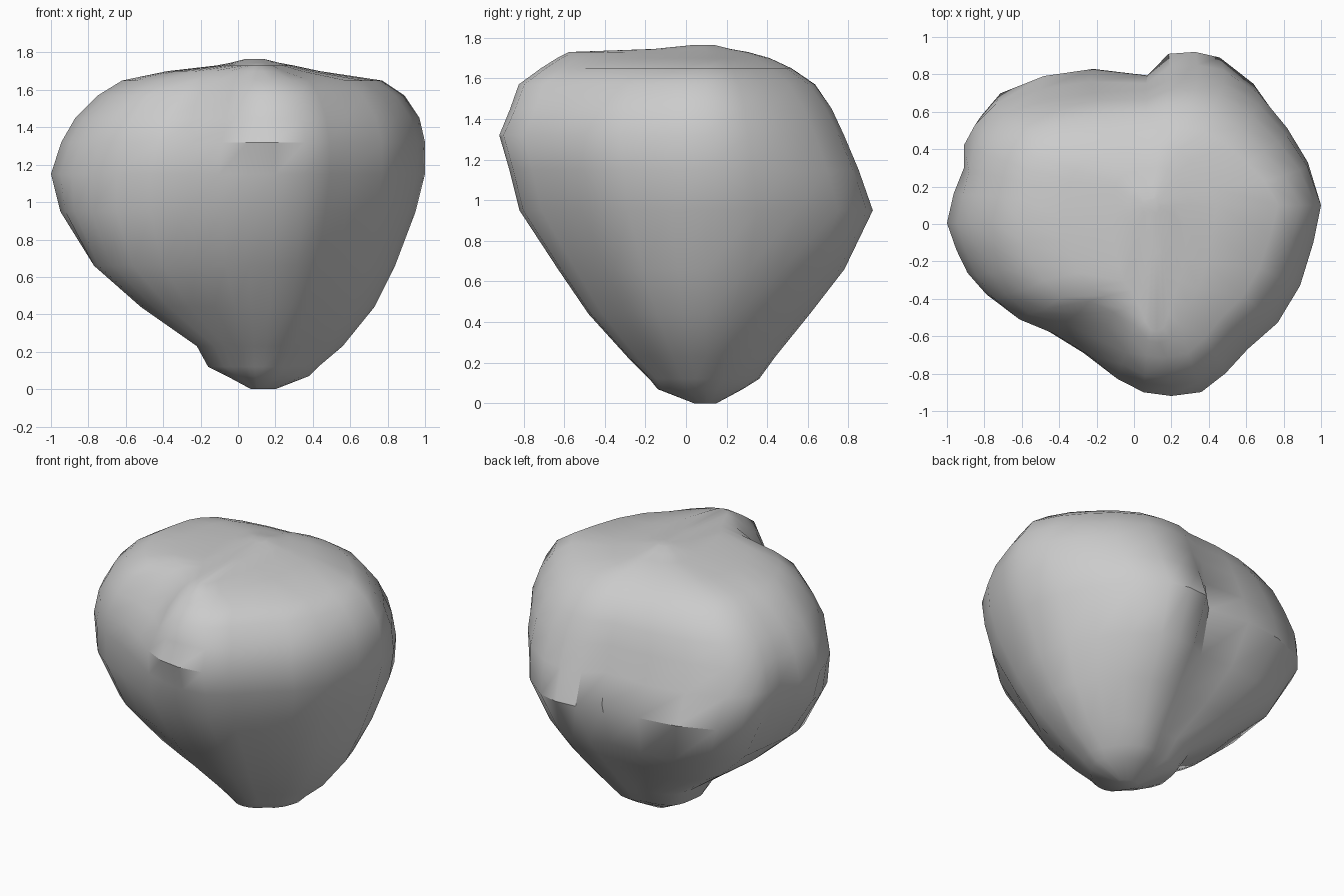
import bpy, bmesh, math

if "Cube" in bpy.data.objects:
    bpy.data.objects.remove(bpy.data.objects["Cube"])

# Widest plan outline of the boulder (x, y), counter-clockwise from the left tip
OUTLINE = [(-1, 0), (-.95, -.15), (-.89, -.28), (-.79, -.40), (-.65, -.51), (-.47, -.60),
           (-.27, -.73), (-.10, -.85), (.05, -.90), (.20, -.92), (.36, -.90), (.49, -.80),
           (.61, -.67), (.77, -.53), (.89, -.33), (.96, -.10), (1, .10), (.93, .35),
           (.82, .55), (.67, .75), (.48, .89), (.34, .92), (.19, .91), (.06, .85),
           (-.23, .83), (-.50, .78), (-.74, .69), (-.85, .57), (-.91, .45), (-.94, .32),
           (-.97, .17)]
# Outline points pushed in as notches around mid height: index -> (dx, dy)
NOTCHES = {23: (.01, -.06), 24: (0, -.01), 29: (.05, 0), 30: (.01, 0)}
# Valley between the left dome and the front ledge: index -> depth
VALLEY = {5: .09, 6: .14, 7: .09}

# Height, then left, right, front and back reach at that height
LEVELS = [(0, .07, .20, .04, .15), (.07, -.06, .38, -.14, .28), (.12, -.16, .43, -.18, .36),
          (.23, -.22, .56, -.29, .44), (.44, -.52, .73, -.48, .61), (.66, -.77, .84, -.63, .78),
          (.95, -.95, .95, -.82, .92), (1.15, -1, 1, -.87, .85), (1.32, -.945, 1, -.92, .78),
          (1.45, -.87, .97, -.87, .73), (1.57, -.75, .89, -.83, .65),
          (1.65, -.62, .77, -.72, .53), (1.70, -.38, .44, -.64, .42),
          (1.73, -.12, .30, -.58, .31), (1.745, -.04, .22, -.16, .22),
          (1.765, .04, .14, .04, .14)]
CX, CY = .1, .1


def stretch(v, centre, low, high, out_low, out_high):
    """Scale one coordinate so the outline reaches exactly low/high."""
    d = v - centre
    if d < 0:
        return centre + d * (low - centre) / (out_low - centre)
    return centre + d * (high - centre) / (out_high - centre)


def ramp(z, start, end):
    return min(1, max(0, (z - start) / (end - start)))


bm = bmesh.new()
rings = []
for z, left, right, front, back in LEVELS:
    ring = []
    notch = math.exp(-((z - 1.0) / .22) ** 2)
    for i, (x, y) in enumerate(OUTLINE):
        diagonal = abs(math.sin(2 * math.atan2(y - CY, x - CX)))
        nx, ny = NOTCHES.get(i, (0, 0))
        x, y = x + nx * notch, y + ny * notch
        px = stretch(x, CX, left, right, -1, 1)
        py = stretch(y, CY, front, back, -.92, .92)
        k = 1
        if px > CX:
            # right-hand shoulders slope away above the widest part
            k -= (.06 if py > CY else .035) * diagonal * ramp(z, 1.3, 1.55)
        else:
            # fuller lower flanks on the left
            k += (.04 if py > CY else .12) * diagonal * ramp(z, .15, .4) * ramp(z, 1.05, .8)
        k -= VALLEY.get(i, 0) * ramp(z, 1.25, 1.55) * ramp(z, 1.75, 1.66)
        px = min(right, max(left, CX + (px - CX) * k))
        py = min(back, max(front, CY + (py - CY) * k))
        ring.append(bm.verts.new((px, py, z)))
    rings.append(ring)

# Skin between the rings, then close both ends
n = len(OUTLINE)
for a, b in zip(rings, rings[1:]):
    for i in range(n):
        j = (i + 1) % n
        bm.faces.new((a[i], a[j], b[j], b[i]))
bm.faces.new(rings[0][::-1])
bm.faces.new(rings[-1])
bmesh.ops.recalc_face_normals(bm, faces=bm.faces)

mesh = bpy.data.meshes.new("boulder")
bm.to_mesh(mesh)
bm.free()
boulder = bpy.data.objects.new("boulder", mesh)
bpy.context.collection.objects.link(boulder)

# Single stone grey
stone = bpy.data.materials.new("stone grey")
stone.diffuse_color = (.6, .6, .6, 1)
stone.use_nodes = True
stone.node_tree.nodes["Principled BSDF"].inputs["Base Color"].default_value = stone.diffuse_color
mesh.materials.append(stone)

bpy.context.view_layer.objects.active = boulder
boulder.select_set(True)
bpy.ops.object.shade_smooth_by_angle(angle=math.radians(35))
